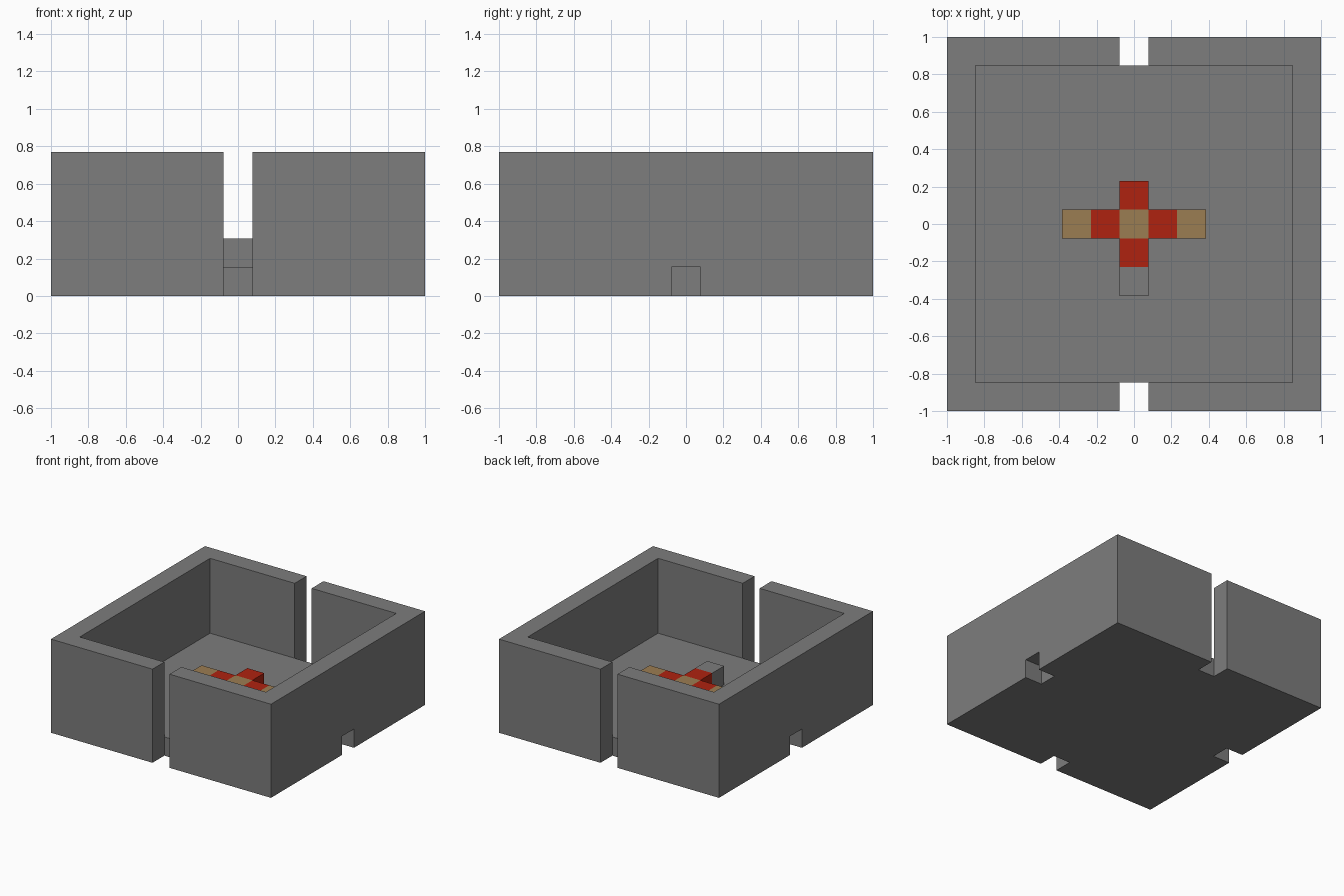
import bpy
import bmesh

U = 2 / 13  # one block

cube = bpy.data.objects.get("Cube")
if cube:
    bpy.data.objects.remove(cube, do_unlink=True)


def material(name, rgb):
    mat = bpy.data.materials.new(name)
    mat.use_nodes = True
    color = (*rgb, 1)
    mat.diffuse_color = color
    mat.node_tree.nodes["Principled BSDF"].inputs["Base Color"].default_value = color
    return mat


stone = material("stone grey", (0.205, 0.205, 0.205))
red = material("red", (0.43, 0.016, 0.005))
wood = material("wood brown", (0.33, 0.205, 0.085))


def box(name, size, center):
    """Box with size and centre given in blocks."""
    bm = bmesh.new()
    bmesh.ops.create_cube(bm, size=1)
    for v in bm.verts:
        v.co = [(c * s + o) * U for c, s, o in zip(v.co, size, center)]
    mesh = bpy.data.meshes.new(name)
    bm.to_mesh(mesh)
    bm.free()
    mesh.materials.append(stone)
    obj = bpy.data.objects.new(name, mesh)
    bpy.context.collection.objects.link(obj)
    return obj


# Outer walls and floor, hollowed by cutters
walls = box("walls_and_floor", (13, 13, 5), (0, 0, 2.5))
cutters = [box("cavity_cutter", (11, 11, 5), (0, 0, 3.5))]
for side, word in ((-1, "a"), (1, "b")):
    # Full height gaps front and back, low notches left and right
    cutters.append(box("gap_cutter_" + word, (1, 2, 7), (0, side * 6.5, 2.5)))
    cutters.append(box("notch_cutter_" + word, (2, 1, 2), (side * 6.5, 0, 0)))

# The gaps stop at the inner wall face, so the floor stays whole
for cutter in cutters:
    mod = walls.modifiers.new(cutter.name, "BOOLEAN")
    mod.operation = "DIFFERENCE"
    mod.solver = "EXACT"
    mod.object = cutter
    cutter.hide_render = True
    cutter.hide_set(True)

# Cross of coloured blocks standing on the floor
cells = {(0, 0): 2, (-1, 0): 1, (1, 0): 1, (0, 1): 1, (0, -1): 1,
         (-2, 0): 2, (2, 0): 2, (0, -2): 0}
bm = bmesh.new()
for x, y in cells:
    corners = [(-0.5, -0.5), (0.5, -0.5), (0.5, 0.5), (-0.5, 0.5)]
    bm.faces.new([bm.verts.new(((x + a) * U, (y + b) * U, 2 * U)) for a, b in corners])
bmesh.ops.remove_doubles(bm, verts=bm.verts, dist=0.001)

# Drop the rim of the cross to the floor to make its sides
rim = [e for e in bm.edges if e.is_boundary]
sides = bmesh.ops.extrude_edge_only(bm, edges=rim)["geom"]
for v in sides:
    if isinstance(v, bmesh.types.BMVert):
        v.co.z = U
bm.normal_update()
bmesh.ops.recalc_face_normals(bm, faces=bm.faces)
if any(f.normal.z < -0.5 for f in bm.faces):
    bmesh.ops.reverse_faces(bm, faces=bm.faces)

# Colour each face by the block it belongs to
for f in bm.faces:
    p = f.calc_center_median() - f.normal * U * 0.4
    f.material_index = cells[(round(p.x / U), round(p.y / U))]
mesh = bpy.data.meshes.new("block_cross")
bm.to_mesh(mesh)
bm.free()
for mat in (stone, red, wood):
    mesh.materials.append(mat)
bpy.context.collection.objects.link(bpy.data.objects.new("block_cross", mesh))
